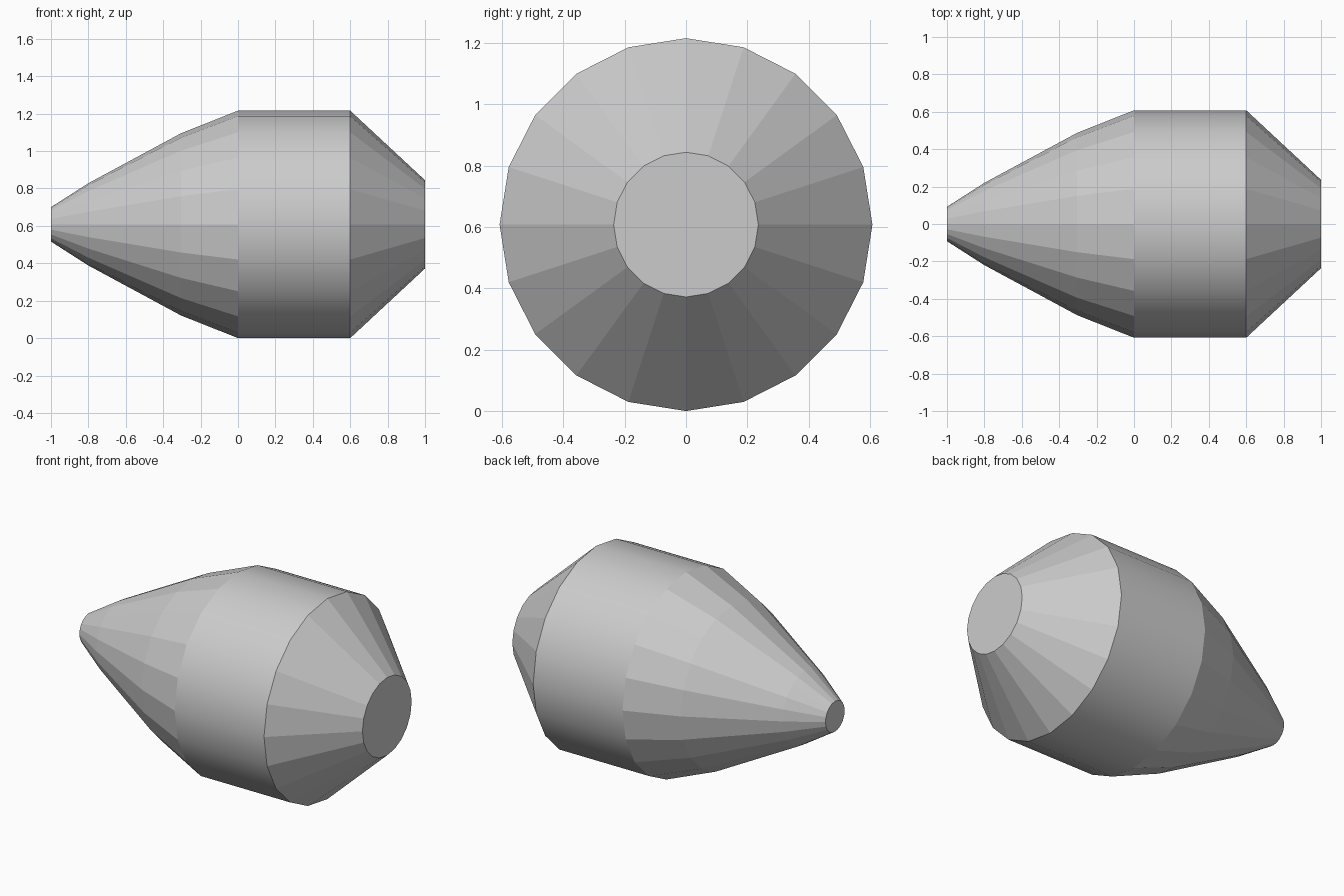
import bpy, bmesh
from math import sin, cos, tau

if "Cube" in bpy.data.objects:
    bpy.data.objects.remove(bpy.data.objects["Cube"])

SIDES = 20
AXIS_Z = 0.608


def revolve(name, profile, smooth=False, cap_start=False, cap_end=False):
    """Spin (x, radius) points around the lengthwise axis."""
    bm = bmesh.new()
    rings = []
    for x, r in profile:
        rings.append([bm.verts.new((x, r * sin(tau * i / SIDES), r * cos(tau * i / SIDES)))
                      for i in range(SIDES)])
    for a, b in zip(rings, rings[1:]):
        for i in range(SIDES):
            j = (i + 1) % SIDES
            bm.faces.new((a[i], a[j], b[j], b[i])).smooth = smooth
    if cap_start:
        bm.faces.new(rings[0][::-1])
    if cap_end:
        bm.faces.new(rings[-1])
    # Faces point away from the axis, or outward along it for the caps
    for f in bm.faces:
        f.normal_update()
        c = f.calc_center_median()
        out = f.normal.y * c.y + f.normal.z * c.z
        if len(f.verts) > 4:
            out = f.normal.x * c.x
        if out < 0:
            f.normal_flip()
    mesh = bpy.data.meshes.new(name)
    bm.to_mesh(mesh)
    bm.free()
    obj = bpy.data.objects.new(name, mesh)
    obj.location.z = AXIS_Z
    bpy.context.collection.objects.link(obj)
    return obj


# Faceted tapering nose with a small blunt tip
revolve("nose", [(-1.0, 0.092), (-0.8, 0.22), (-0.305, 0.487), (0.0, 0.608)], cap_start=True)
# Smooth cylindrical middle
revolve("body", [(0.0, 0.608), (0.6, 0.608)], smooth=True)
# Faceted tail cone with a flat end
revolve("tail", [(0.6, 0.608), (1.0, 0.236)], cap_end=True)
